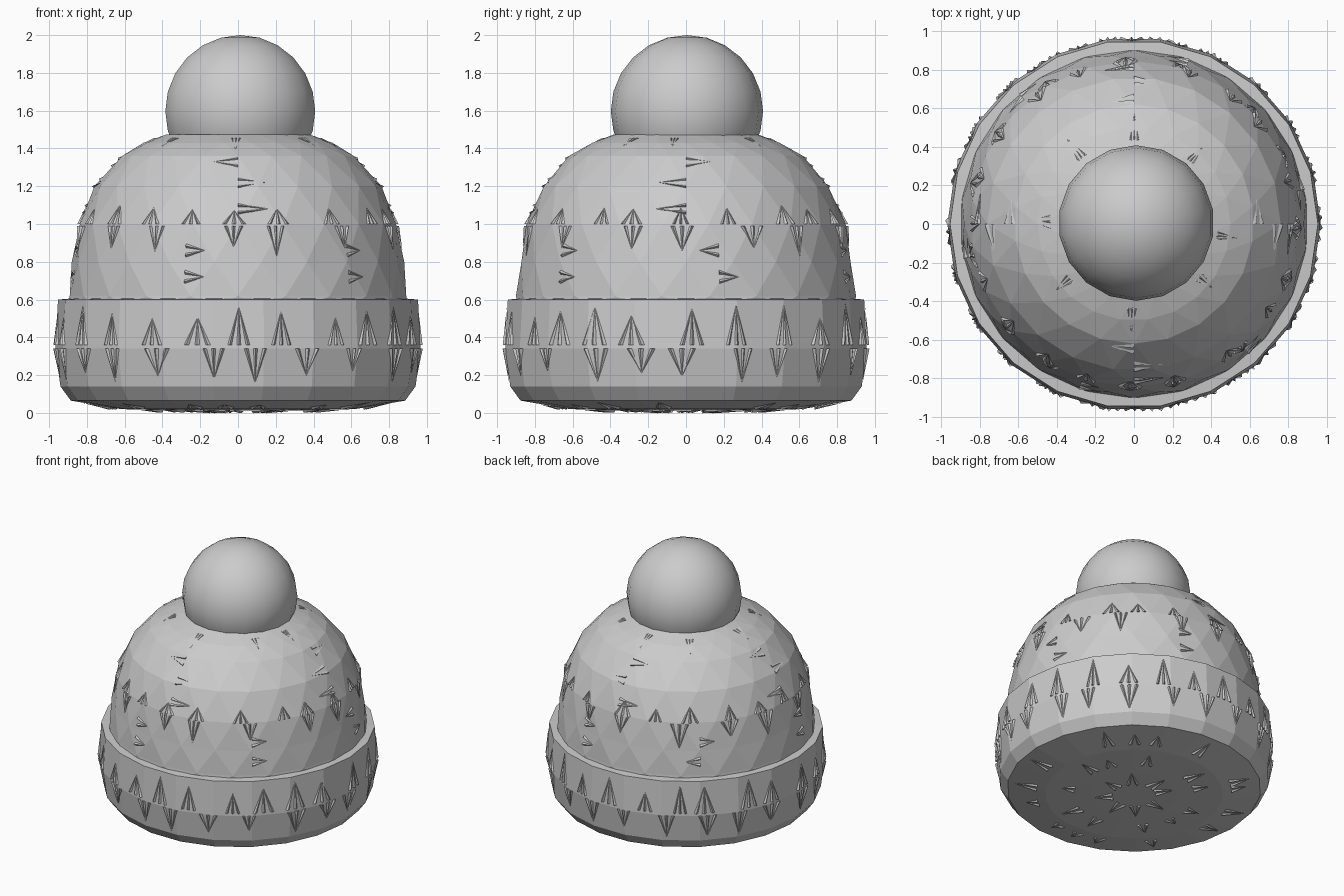
import bpy, bmesh, math, random
from mathutils import Vector
from mathutils.bvhtree import BVHTree

if "Cube" in bpy.data.objects:
    bpy.data.objects.remove(bpy.data.objects["Cube"])

random.seed(4)
SIDES = 22


def make_object(name, bm):
    bmesh.ops.recalc_face_normals(bm, faces=bm.faces[:])
    mesh = bpy.data.meshes.new(name)
    bm.to_mesh(mesh)
    obj = bpy.data.objects.new(name, mesh)
    bpy.context.collection.objects.link(obj)
    return obj


def faceted_lathe(name, profile, stagger):
    """Revolve (radius, z) points; staggered rings give triangular facets."""
    bm = bmesh.new()
    rings = []
    for i, (r, z) in enumerate(profile):
        shift = 0.5 * (i % 2) if stagger else 0
        rings.append([bm.verts.new((r * math.cos(2 * math.pi * (k + shift) / SIDES),
                                    r * math.sin(2 * math.pi * (k + shift) / SIDES), z))
                      for k in range(SIDES)])
    for i, (low, high) in enumerate(zip(rings, rings[1:])):
        for k in range(SIDES):
            n = (k + 1) % SIDES
            if not stagger:
                bm.faces.new((low[k], low[n], high[n], high[k]))
            elif i % 2 == 0:
                bm.faces.new((low[k], low[n], high[k]))
                bm.faces.new((low[n], high[n], high[k]))
            else:
                bm.faces.new((low[k], low[n], high[n]))
                bm.faces.new((low[k], high[n], high[k]))
    bm.faces.new(rings[0])
    bm.faces.new(rings[-1])
    obj = make_object(name, bm)
    return obj, BVHTree.FromBMesh(bm)


# Domed crown
crown, crown_tree = faceted_lathe("crown", [
    (0.90, 0.55), (0.90, 0.62), (0.88, 0.80), (0.845, 1.00), (0.76, 1.20),
    (0.62, 1.36), (0.50, 1.43), (0.38, 1.475)], True)

# Turned-up brim with closed, slightly bulging underside
brim, brim_tree = faceted_lathe("brim", [
    (0.30, 0.012), (0.62, 0.02), (0.885, 0.065), (0.94, 0.14), (0.967, 0.34),
    (0.953, 0.60), (0.89, 0.605)], False)

# Bobble on top
bpy.ops.mesh.primitive_uv_sphere_add(segments=18, ring_count=12, radius=0.403,
                                     location=(0.012, 0.005, 1.597))
bobble = bpy.context.object
bobble.name = "bobble"
bpy.ops.object.shade_smooth()


# Knit creases: thin raised slivers fanning from a point on the surface
def side_point(tree, a, z, lift):
    out = Vector((math.cos(a), math.sin(a), 0))
    hit = tree.ray_cast(out * 2 + Vector((0, 0, z)), -out)[0]
    return hit + out * lift


def base_point(tree, x, y, lift):
    hit = tree.ray_cast(Vector((x, y, -1)), Vector((0, 0, 1)))[0]
    return hit - Vector((0, 0, lift))


def fan(bm, tree, place, tip, start, end, count):
    """Slivers from tip to the line start-end, each ridged along its middle."""
    def at(t, lift):
        u = start[0] + (end[0] - start[0]) * t
        v = start[1] + (end[1] - start[1]) * t
        return bm.verts.new(place(tree, u, v, lift))
    for i in range(count):
        t = (i + 0.5) / count
        w = 0.22 / count
        apex = bm.verts.new(place(tree, *tip, 0.003))
        left, mid, right = at(t - w, 0.001), at(t, 0.014), at(t + w, 0.001)
        bm.faces.new((apex, left, mid))
        bm.faces.new((apex, mid, right))
        bm.faces.new((left, right, mid))


def crease_row(bm, tree, z, reach, number):
    for k in range(number):
        a = 2 * math.pi * (k + random.uniform(-0.2, 0.2)) / number
        half = random.uniform(0.06, 0.10)
        fan(bm, tree, side_point, (a, z + reach * random.uniform(0.7, 1.1)),
            (a - half, z), (a + half, z), 3)


crown_bm = bmesh.new()
crease_row(crown_bm, crown_tree, 1.0, 0.10, 20)
crease_row(crown_bm, crown_tree, 0.99, -0.16, 15)
crease_row(crown_bm, crown_tree, 1.455, -0.06, 8)

# Sideways creases along the vertical panel seams
for k in range(4):
    a = -math.pi / 2 + k * math.pi / 2
    for z in (1.08, 1.22, 1.33):
        fan(crown_bm, crown_tree, side_point, (a + random.choice((-1, 1)) * 0.2, z),
            (a, z - 0.04), (a, z + 0.04), 2)
for k in range(6):
    a = k * math.pi / 3 + 0.2
    for z in (0.72, 0.86):
        fan(crown_bm, crown_tree, side_point, (a + random.choice((-1, 1)) * 0.12, z),
            (a, z - 0.05), (a, z + 0.05), 2)
make_object("crown_creases", crown_bm)

brim_bm = bmesh.new()
crease_row(brim_bm, brim_tree, 0.36, 0.20, 24)
crease_row(brim_bm, brim_tree, 0.34, -0.17, 22)

# Creases on the underside
for ring in (0.15, 0.42, 0.68):
    number = int(6 + ring * 14)
    for k in range(number):
        a = 2 * math.pi * k / number + random.uniform(-0.2, 0.2)
        c = Vector((math.cos(a), math.sin(a)))
        side = Vector((-c.y, c.x)) * 0.06
        fan(brim_bm, brim_tree, base_point, c * (ring + random.uniform(0.08, 0.16)),
            c * ring - side, c * ring + side, 2)
make_object("brim_creases", brim_bm)
